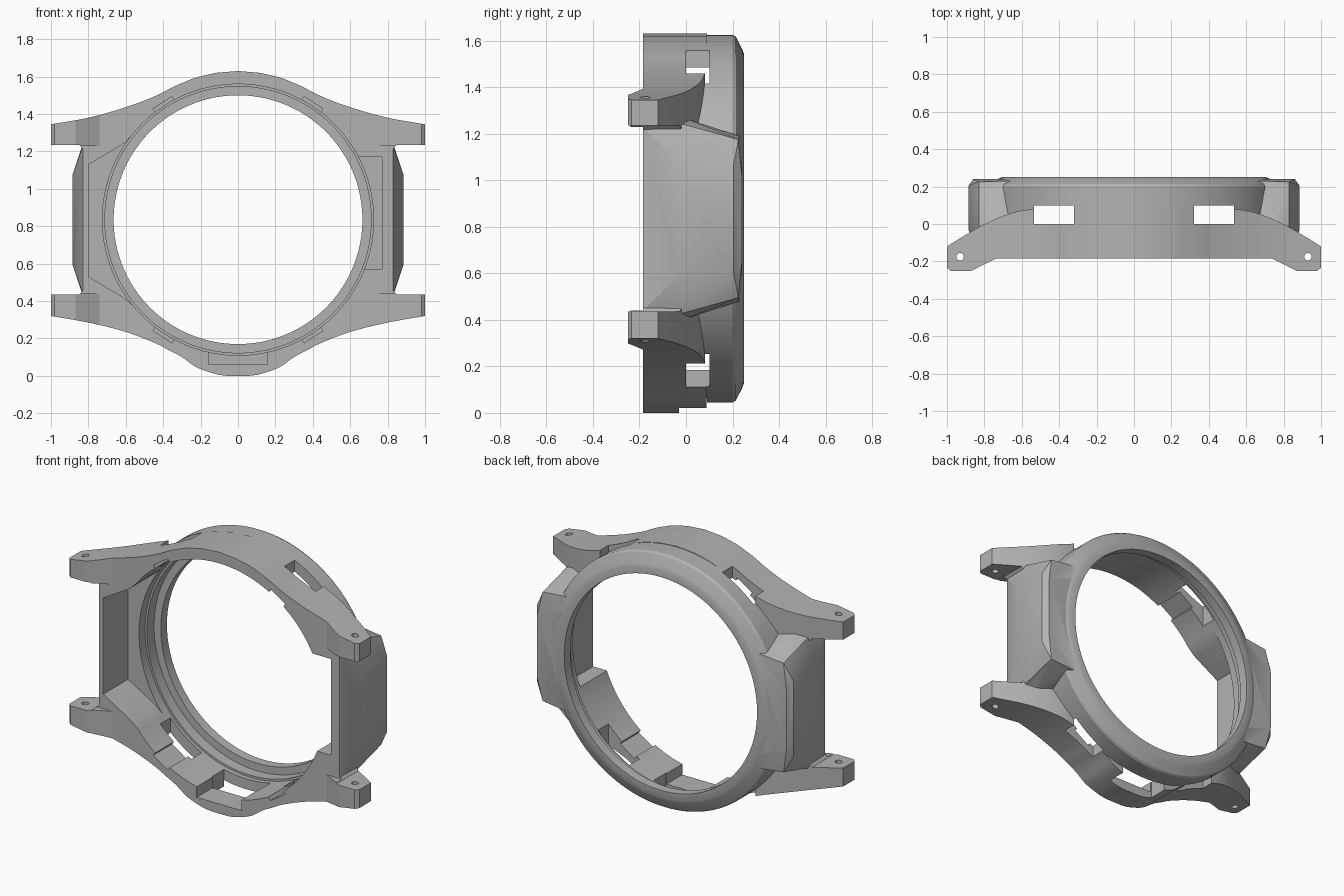
import bpy, bmesh, math
from mathutils import Matrix, Vector

old = bpy.data.objects.get("Cube")
if old:
    bpy.data.objects.remove(old, do_unlink=True)

CZ = 0.835      # height of the ring centre
FRONT = -0.185  # flat front plane

grey = bpy.data.materials.new("plain grey")
grey.use_nodes = True
grey.diffuse_color = (0.45, 0.45, 0.45, 1)
grey.node_tree.nodes["Principled BSDF"].inputs["Base Color"].default_value = (0.45, 0.45, 0.45, 1)


def finish(name, bm):
    bmesh.ops.recalc_face_normals(bm, faces=bm.faces)
    mesh = bpy.data.meshes.new(name)
    bm.to_mesh(mesh)
    bm.free()
    mesh.materials.append(grey)
    obj = bpy.data.objects.new(name, mesh)
    bpy.context.collection.objects.link(obj)
    return obj


def prism(name, outline, lo, hi, axis="Y"):
    """Extrude an outline along y (points are x, z) or along z (points are x, y)."""
    bm = bmesh.new()
    place = (lambda a, b, t: (a, t, b)) if axis == "Y" else (lambda a, b, t: (a, b, t))
    low = [bm.verts.new(place(a, b, lo)) for a, b in outline]
    high = [bm.verts.new(place(a, b, hi)) for a, b in outline]
    bm.faces.new(low)
    bm.faces.new(high)
    n = len(outline)
    for i in range(n):
        j = (i + 1) % n
        bm.faces.new((low[i], low[j], high[j], high[i]))
    return finish(name, bm)


def box(name, x0, x1, y0, y1, z0, z1):
    return prism(name, [(x0, z0), (x1, z0), (x1, z1), (x0, z1)], y0, y1)


def lathe(name, profile, steps=144):
    """Solid of revolution about the ring axis from (radius, y) points."""
    bm = bmesh.new()
    loops = []
    for r, y in profile:
        angles = [2 * math.pi * i / steps for i in range(steps)]
        loops.append([bm.verts.new((r * math.cos(a), y, CZ + r * math.sin(a))) for a in angles])
    for a, b in zip(loops, loops[1:]):
        for i in range(steps):
            j = (i + 1) % steps
            bm.faces.new((a[i], a[j], b[j], b[i]))
    bm.faces.new(loops[0])
    bm.faces.new(loops[-1])
    return finish(name, bm)


def hull(name, points):
    bm = bmesh.new()
    for p in points:
        bm.verts.new(p)
    res = bmesh.ops.convex_hull(bm, input=bm.verts)
    bmesh.ops.delete(bm, geom=[g for g in res["geom_interior"] if isinstance(g, bmesh.types.BMVert)],
                     context="VERTS")
    bmesh.ops.dissolve_limit(bm, angle_limit=0.01, verts=bm.verts, edges=bm.edges)
    return finish(name, bm)


def combine(target, tool, operation):
    """Apply a boolean and remove the tool."""
    mod = target.modifiers.new("combine", "BOOLEAN")
    mod.operation, mod.solver, mod.object = operation, "EXACT", tool
    bpy.context.view_layer.update()
    result = bpy.data.meshes.new_from_object(target.evaluated_get(bpy.context.evaluated_depsgraph_get()))
    target.modifiers.clear()
    target.data = result
    bpy.data.objects.remove(tool, do_unlink=True)


def mirrored(points):
    """Close a right-hand chain of points with its left-hand mirror."""
    return points + [(-x, b) for x, b in reversed(points) if x > 0]


def smooth_curve(points, cuts=5):
    """Catmull-Rom curve through the points."""
    pts = [Vector(p) for p in points]
    ext = [2 * pts[0] - pts[1]] + pts + [2 * pts[-1] - pts[-2]]
    out = []
    for a, b, c, d in zip(ext, ext[1:], ext[2:], ext[3:]):
        for k in range(cuts):
            t = k / cuts
            p = b + 0.5 * t * (c - a + t * (2 * a - 5 * b + 4 * c - d + t * (3 * (b - c) + d - a)))
            out.append(tuple(p))
    return out + [tuple(pts[-1])]


# Front body with four sweeping lugs
top = smooth_curve([(0.12, 1.62), (0.24, 1.59), (0.35, 1.54), (0.48, 1.48),
                    (0.62, 1.43), (0.8, 1.38), (1.0, 1.345)])
bottom = smooth_curve([(1.0, 0.32), (0.8, 0.285), (0.6, 0.235), (0.42, 0.165),
                       (0.3, 0.1), (0.22, 0.045), (0.12, 0.01), (0.06, 0.0)])
side = [(1, 1.235), (0.85, 1.235), (0.83, 1.215), (0.83, 0.455), (0.85, 0.435), (1, 0.435)]
case = prism("watch_case", mirrored([(0, 1.63)] + top + side + bottom), -0.3, 0.3)

# Curved depth of the body, thinning towards the lug tips
arch = smooth_curve([(0.5, 0.085), (0.62, 0.068), (0.72, 0.035), (0.82, -0.012), (0.92, -0.07), (1.0, -0.12)])
tip = [(1.01, -0.225), (0.98, -0.25), (0.87, -0.25), (0.74, FRONT)]
combine(case, prism("depth_shape", mirrored([(0, 0.09)] + arch + tip), -0.5, 2, "Z"), "INTERSECT")
combine(case, box("front_trim", -0.95, 0.95, -0.5, FRONT, 0.44, 1.23), "DIFFERENCE")

# Round bezel
bezel = lathe("bezel", [(0.79, FRONT), (0.79, 0.2), (0.782, 0.214), (0.725, 0.243), (0.705, 0.25)])
combine(case, bezel, "UNION")

# Faceted guards on both sides
for s in (-1, 1):
    pts = []
    for x, y, half in ((0.83, FRONT, 0.395), (0.6, FRONT, 0.395), (0.885, -0.03, 0.24),
                       (0.83, -0.01, 0.405), (0.76, 0.0, 0.43), (0.6, 0.0, 0.43),
                       (0.885, 0.205, 0.235), (0.83, 0.225, 0.34), (0.69, 0.23, 0.355),
                       (0.6, 0.23, 0.355), (0.86, 0.24, 0.19), (0.6, 0.24, 0.3)):
        pts += [(s * x, y, CZ + half), (s * x, y, CZ - half)]
    combine(case, hull("side_guard", pts), "UNION")

# Stepped round cavity
combine(case, lathe("cavity", [(0.725, -0.4), (0.725, 0.12), (0.712, 0.12), (0.712, 0.19),
                               (0.665, 0.19), (0.665, 0.4)]), "DIFFERENCE")

# Inner pockets in the left and right walls
pocket = [(-0.8, 0.53), (-0.8, 1.13), (-0.62, 1.235), (-0.54, 1.31),
          (0, 1.31), (0, 0.36), (-0.54, 0.36), (-0.62, 0.425)]
combine(case, prism("wide_pocket", pocket, -0.4, 0.06), "DIFFERENCE")
combine(case, box("narrow_pocket", 0, 0.77, -0.4, 0.08, 0.57, 1.17), "DIFFERENCE")

# Recess and window in the lower rim
combine(case, box("rim_recess", -0.155, 0.155, -0.4, 0.09, 0.06, 0.3), "DIFFERENCE")
combine(case, box("rim_window", -0.16, 0.16, -0.03, 0.09, -0.1, 0.3), "DIFFERENCE")

for s in (-1, 1):
    # Rectangular slots through the top and bottom walls
    x0, x1 = sorted((s * 0.32, s * 0.535))
    for z0, z1 in ((-0.1, 0.4), (1.3, 1.8)):
        combine(case, box("strap_slot", x0, x1, 0.0, 0.1, z0, z1), "DIFFERENCE")
    # Pin holes in the lugs
    hole = [(s * 0.93 + 0.02 * math.cos(k * math.pi / 10), -0.175 + 0.02 * math.sin(k * math.pi / 10))
            for k in range(20)]
    combine(case, prism("pin_hole", hole, -0.1, 1.8, "Z"), "DIFFERENCE")
    # Shallow clip notches inside the front rim
    for v in (-1, 1):
        notch = box("clip_notch", 0.66, 0.745, -0.4, 0.0, -0.06, 0.06)
        angle = math.atan2(v * 0.62, s * 0.4)
        notch.data.transform(Matrix.Translation((0, 0, CZ)) @ Matrix.Rotation(-angle, 4, "Y"))
        combine(case, notch, "DIFFERENCE")

# Smooth curved walls, crisp edges
for o in bpy.context.selected_objects:
    o.select_set(False)
case.select_set(True)
bpy.context.view_layer.objects.active = case
bpy.ops.object.shade_smooth_by_angle(angle=math.radians(25))
